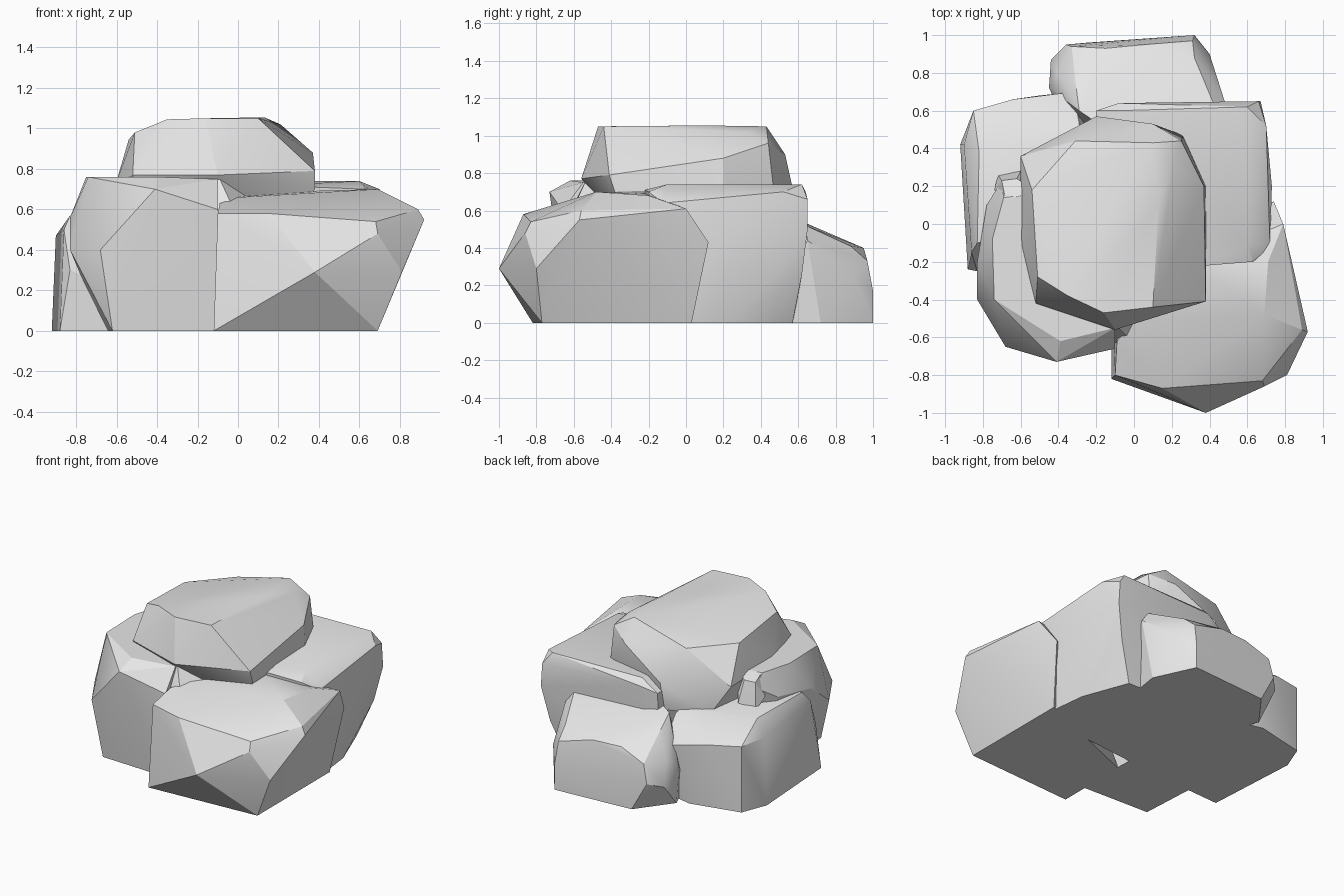
import bpy
import bmesh
import math

cube = bpy.data.objects.get("Cube")
if cube:
    bpy.data.objects.remove(cube, do_unlink=True)

stone = bpy.data.materials.new("stone_grey")
stone.use_nodes = True
GREY = (0.8, 0.8, 0.8, 1.0)
stone.diffuse_color = GREY
stone.node_tree.nodes["Principled BSDF"].inputs["Base Color"].default_value = GREY


def boulder(name, corners):
    """Chipped boulder: convex hull around a handful of corners."""
    bm = bmesh.new()
    for c in corners:
        bm.verts.new(c)
    hull = bmesh.ops.convex_hull(bm, input=bm.verts)
    loose = [v for v in set(hull["geom_interior"] + hull["geom_unused"])
             if isinstance(v, bmesh.types.BMVert) and not v.link_faces]
    bmesh.ops.delete(bm, geom=loose, context='VERTS')
    bmesh.ops.dissolve_limit(bm, angle_limit=math.radians(2),
                             verts=bm.verts, edges=bm.edges)
    bmesh.ops.recalc_face_normals(bm, faces=bm.faces)
    mesh = bpy.data.meshes.new(name)
    bm.to_mesh(mesh)
    bm.free()
    mesh.materials.append(stone)
    obj = bpy.data.objects.new(name, mesh)
    bpy.context.collection.objects.link(obj)
    bpy.ops.object.select_all(action='DESELECT')
    obj.select_set(True)
    bpy.context.view_layer.objects.active = obj
    bpy.ops.object.shade_smooth_by_angle(angle=math.radians(24))


# Big wedge-nosed boulder at the front
boulder("front_boulder", [
    (-0.12, -0.82, 0), (0.69, -0.77, 0), (0.69, 0.03, 0), (-0.12, -0.3, 0),
    (0.38, -1.0, 0.29), (0.81, -0.80, 0.29),
    (-0.10, -0.80, 0.58), (0.15, -0.87, 0.58), (0.68, -0.83, 0.54),
    (0.69, -0.86, 0.48), (0.92, -0.57, 0.55), (0.89, -0.56, 0.60),
    (0.79, 0.0, 0.61), (0.74, 0.12, 0.43), (0.69, -0.48, 0.70),
    (0.71, -0.2, 0.68), (-0.09, -0.62, 0.63), (0.0, -0.52, 0.66),
    (0.3, -0.2, 0.69)])

# Flat-topped boulder at the front, low x side
boulder("side_boulder", [
    (-0.62, -0.61, 0), (-0.10, -0.63, 0), (-0.66, 0.1, 0), (-0.13, 0.2, 0),
    (-0.68, -0.65, 0.40), (-0.83, -0.40, 0.40), (-0.83, -0.2, 0.56),
    (-0.41, -0.73, 0.70), (-0.10, -0.66, 0.60), (-0.10, -0.55, 0.75),
    (-0.39, -0.62, 0.76), (-0.74, -0.40, 0.76), (-0.75, -0.08, 0.76),
    (-0.69, 0.14, 0.76), (-0.78, 0.1, 0.6), (-0.70, 0.23, 0.69),
    (-0.62, 0.23, 0.69), (-0.15, 0.2, 0.75)])

# Low block behind it
boulder("rear_side_boulder", [
    (-0.88, -0.24, 0), (-0.92, 0.42, 0), (-0.85, 0.60, 0), (-0.50, 0.68, 0),
    (-0.15, 0.60, 0), (-0.15, -0.2, 0), (-0.83, -0.25, 0.3),
    (-0.90, 0.42, 0.47), (-0.85, 0.60, 0.46), (-0.64, 0.66, 0.44),
    (-0.32, 0.70, 0.37), (-0.29, 0.53, 0.52), (-0.86, -0.15, 0.50),
    (-0.83, -0.1, 0.57), (-0.82, 0.38, 0.57), (-0.45, 0.47, 0.55),
    (-0.30, 0.44, 0.55), (-0.4, 0.0, 0.59)])

# Low boulder at the back
boulder("back_boulder", [
    (-0.25, 0.96, 0), (0.32, 1.0, 0), (0.45, 0.72, 0), (-0.43, 0.72, 0),
    (-0.44, 0.87, 0.17), (-0.45, 0.72, 0.25), (-0.36, 0.95, 0.20),
    (-0.33, 0.94, 0.33), (-0.41, 0.80, 0.33),
    (0.32, 1.0, 0.17), (0.40, 0.90, 0.26), (0.48, 0.65, 0.44),
    (-0.31, 0.75, 0.46), (-0.15, 0.93, 0.40), (0.06, 0.95, 0.40),
    (0.32, 0.88, 0.41), (0.31, 0.97, 0.33), (0.42, 0.64, 0.52),
    (-0.29, 0.6, 0.55), (0.0, 0.4, 0.56), (-0.3, 0.4, 0), (0.4, 0.4, 0)])

# Tall block on the high x side
boulder("core_boulder", [
    (0.64, 0.25, 0), (0.52, 0.57, 0), (0.68, -0.1, 0), (-0.2, 0.58, 0),
    (-0.25, -0.2, 0), (0.62, 0.62, 0.26), (0.67, 0.65, 0.50),
    (0.66, 0.65, 0.66), (0.60, 0.62, 0.74), (0.70, 0.52, 0.70),
    (0.73, 0.2, 0.45), (0.72, -0.12, 0.64), (0.63, -0.20, 0.70),
    (0.60, -0.1, 0.74), (0.38, -0.22, 0.71), (-0.08, 0.64, 0.70),
    (-0.08, 0.60, 0.74), (-0.20, 0.60, 0.66), (-0.25, -0.2, 0.70)])

# Faceted capstone resting on the others
boulder("capstone", [
    (-0.60, -0.10, 0.74), (-0.60, 0.36, 0.72), (-0.52, -0.42, 0.77),
    (-0.10, -0.56, 0.77), (0.38, -0.41, 0.79), (0.38, -0.38, 0.70),
    (0.38, 0.20, 0.72), (0.37, 0.2, 0.88), (0.25, 0.44, 0.96),
    (0.26, 0.47, 0.70), (0.10, 0.53, 0.90), (-0.20, 0.57, 0.72),
    (-0.54, 0.18, 0.945), (-0.51, -0.28, 0.98), (-0.35, -0.38, 1.045),
    (-0.16, -0.47, 1.05), (0.10, -0.44, 1.05), (0.13, 0.10, 1.055),
    (0.21, 0.32, 1.02), (0.10, 0.43, 1.05), (-0.31, 0.44, 0.945),
    (-0.45, -0.3, 0.5), (0.25, -0.3, 0.5), (0.25, 0.4, 0.5),
    (-0.54, 0.1, 0.5), (-0.48, 0.42, 0.52), (-0.2, 0.53, 0.52)])

# Small chips wedged between the boulders
boulder("front_chip", [
    (-0.12, -0.64, 0.55), (-0.03, -0.60, 0.62), (-0.04, -0.56, 0.67),
    (-0.09, -0.54, 0.75), (-0.2, -0.5, 0.75), (-0.2, -0.6, 0.55),
    (0.05, -0.45, 0.66), (0.05, -0.4, 0.5)])
boulder("side_chip", [
    (-0.74, 0.18, 0.62), (-0.70, 0.23, 0.73), (-0.62, 0.24, 0.73),
    (-0.52, 0.17, 0.76), (-0.68, 0.13, 0.76), (-0.60, 0.28, 0.58),
    (-0.72, 0.26, 0.55), (-0.5, 0.1, 0.6)])
